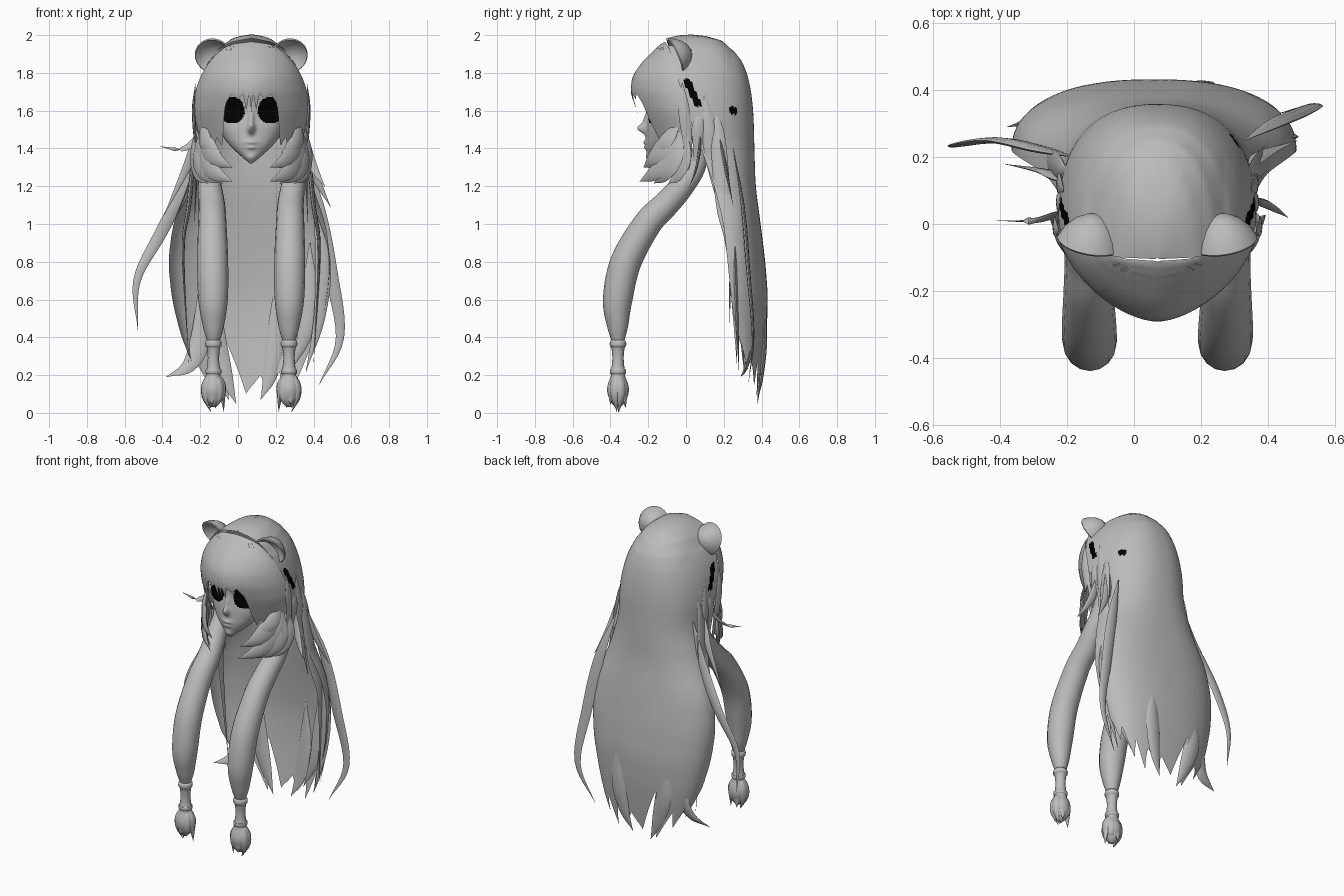
import bpy, bmesh, math
from mathutils import Vector, Matrix

if "Cube" in bpy.data.objects:
    bpy.data.objects.remove(bpy.data.objects["Cube"])

CX = 0.07  # symmetry line of the head


def material(name, v):
    m = bpy.data.materials.new(name)
    m.diffuse_color = (v, v, v, 1)
    m.use_nodes = True
    m.node_tree.nodes["Principled BSDF"].inputs["Base Color"].default_value = m.diffuse_color
    return m


GREY, BLACK = material("grey", 0.5), material("black", 0.0)


def finish(name, bm, angle=60):
    me = bpy.data.meshes.new(name)
    bm.to_mesh(me)
    bm.free()
    ob = bpy.data.objects.new(name, me)
    bpy.context.collection.objects.link(ob)
    me.materials.append(GREY)
    me.materials.append(BLACK)
    bpy.context.view_layer.objects.active = ob
    ob.select_set(True)
    bpy.ops.object.shade_smooth_by_angle(angle=math.radians(angle))
    ob.select_set(False)
    return ob


def lerp(table, t):
    """Linear lookup in rows of (key, values...), keys ascending."""
    if t <= table[0][0]:
        return table[0][1:]
    for a, b in zip(table, table[1:]):
        if t <= b[0]:
            f = (t - a[0]) / (b[0] - a[0])
            return [p + (q - p) * f for p, q in zip(a[1:], b[1:])]
    return table[-1][1:]


def smooth(table, t, r=0.025):
    """Lookup averaged over nearby keys to round the corners."""
    s = [lerp(table, t + k * r) for k in (-1, -0.5, 0, 0.5, 1)]
    return [sum(c) / 5 for c in zip(*s)]


def grid(name, nu, nv, fn, dark=None, flip=False):
    """Sheet from fn(u in -1..1, v in 0..1); dark(centre) picks black faces."""
    bm = bmesh.new()
    vs = [[bm.verts.new(fn(2 * i / nu - 1, j / nv)) for i in range(nu + 1)] for j in range(nv + 1)]
    for j in range(nv):
        for i in range(nu):
            q = [vs[j][i], vs[j][i + 1], vs[j + 1][i + 1], vs[j + 1][i]]
            f = bm.faces.new(q if flip else q[::-1])
            if dark and dark(f.calc_center_median()):
                f.material_index = 1
    return finish(name, bm)


def spline(pts, n):
    p = [Vector(q) for q in pts]
    p = [2 * p[0] - p[1]] + p + [2 * p[-1] - p[-2]]
    out = []
    for k in range(1, len(p) - 2):
        a, b, c, d = p[k - 1:k + 3]
        for i in range(n):
            t = i / n
            out.append(0.5 * (2 * b + (c - a) * t + (2 * a - 5 * b + 4 * c - d) * t * t
                              + (3 * b - a - 3 * c + d) * t ** 3))
    return out + [p[-2]]


def tube(name, pts, radii, flat=1.0, side=(1, 0, 0), n=6, sides=10):
    """Closed tube on a smooth path; flat squashes it across the side vector."""
    path = spline(pts, n)
    rad = [v.x for v in spline([(r, 0, 0) for r in radii], n)]
    bm, rings = bmesh.new(), []
    for i, p in enumerate(path):
        t = (path[min(i + 1, len(path) - 1)] - path[max(i - 1, 0)]).normalized()
        b = t.cross(Vector(side)).normalized()
        s = b.cross(t)
        r = max(rad[i], 0.0012)
        rings.append([bm.verts.new(p + s * r * math.cos(a) + b * r * flat * math.sin(a))
                      for a in (2 * math.pi * k / sides for k in range(sides))])
    for r0, r1 in zip(rings, rings[1:]):
        for k in range(sides):
            bm.faces.new((r0[k], r0[(k + 1) % sides], r1[(k + 1) % sides], r1[k]))
    bm.faces.new(rings[0][::-1])
    bm.faces.new(rings[-1])
    bmesh.ops.recalc_face_normals(bm, faces=bm.faces)
    return finish(name, bm)


def lock(name, pts, w, flat=0.3, side=(1, 0, 0), root=0.05):
    """Hair lock tapering to a point."""
    prof = [root, .85, 0.9, 0.55, 0.0] if len(pts) == 5 else [root, 1, 0.75, 0.0]
    return tube(name, pts, [w * k for k in prof], flat, side, 6, 8)


# Crown and long back hair: z, front edge y, back y, half width, centre x
BACK = [(0, .33, .375, .20, .07), (.2, .30, .40, .29, .07), (.4, .27, .425, .36, .06), (.6, .24, .435, .41, .06),
        (.8, .22, .42, .43, .06), (1, .2, .395, .405, .06), (1.2, .15, .368, .33, .065), (1.4, .08, .362, .285, .07),
        (1.6, .0, .357, .30, .07), (1.75, -.04, .338, .275, .07), (1.85, -.065, .305, .235, .07),
        (1.92, -.09, .25, .17, .07), (1.95, -.1, .19, .11, .07), (1.968, -.105, -.10, .004, .07)]
HEM = [(-1, .42), (-.85, .22), (-.78, .33), (-.6, .15), (-.5, .26), (-.3, .06), (-.2, .40), (-.05, .1), (.08, .2),
       (.15, .13), (.3, .22), (.42, .08), (.5, .26), (.62, .14), (.75, .33), (.88, .25), (1, .45)]


def back_hair(u, v):
    z = 1.968 - (1.968 - lerp(HEM, u)[0]) * v ** 1.5
    k = min(1, max(0, (1.9 - z) / .1))  # no averaging close to the crown
    ys, yb, hw, cx = smooth(BACK, z, .06 * k)
    a = u * math.pi / 2
    s, c = math.sin(a), max(math.cos(a), 0)
    x, y = hw * math.copysign(abs(s) ** .85, s), ys + (yb - ys) * c ** .85
    rise = .043 * max(0, 1 - ((y - .05) / .19) ** 2) * max(0, 1 - (x / .2) ** 2)
    return (cx + x, y, z + (rise if z > 1.8 else 0))


def side_gap(c):
    slit = 1.62 < c.z < 1.77 and abs(c.y - (1.77 - c.z) * .45) < .02
    spot = c.x > 0 and (c.y - .25) ** 2 + (c.z - 1.6) ** 2 < .0005
    return slit or spot


grid("back_hair", 128, 110, back_hair, side_gap)

# Fringe: z, side edge y, front y, half width
FRINGE = [(1.35, .03, -.15, .25), (1.5, .01, -.22, .285), (1.6, -.005, -.262, .305), (1.7, -.02, -.295, .297),
          (1.78, -.045, -.285, .27), (1.85, -.065, -.24, .23), (1.93, -.09, -.16, .155), (1.955, -.105, -.13, .09),
          (1.965, -.11, -.112, .01)]
FRINGE_HEM = [(0, 1.59), (.04, 1.70), (.08, 1.60), (.13, 1.69), (.2, 1.66), (.27, 1.69), (.34, 1.64), (.39, 1.50),
              (.44, 1.41), (.5, 1.46), (.57, 1.40), (.64, 1.45), (.74, 1.38), (.84, 1.42), (1, 1.36)]


def fringe(u, v):
    z = 1.965 - (1.965 - lerp(FRINGE_HEM, abs(u))[0]) * v ** 1.3
    ys, yf, hw = lerp(FRINGE, z) if z > 1.93 else smooth(FRINGE, z)
    a = u * math.pi / 2
    s, c = math.sin(a), max(math.cos(a), 0)
    return (CX + hw * math.copysign(abs(s) ** 1.2, s), ys + (yf - ys) * c ** 1.25, z)


grid("fringe", 120, 40, fringe, flip=True)

# Face: z, side y, front y, half width
FACE = [(1.32, -.17, -.185, .006), (1.36, -.145, -.205, .055), (1.42, -.10, -.215, .12), (1.5, -.06, -.21, .175),
        (1.6, -.03, -.20, .215), (1.7, -.03, -.215, .225), (1.8, -.04, -.2, .2)]


def bump(x, z, z0, rx, rz):
    return math.exp(-(x / rx) ** 2 - ((z - z0) / rz) ** 2)


def face(u, v):
    z = 1.78 - .46 * v
    ys, yf, hw = lerp(FACE, z) if z < 1.34 else smooth(FACE, z)
    a = u * math.pi / 2
    x, y = hw * math.sin(a), ys + (yf - ys) * max(math.cos(a), 0) ** .8
    y -= .04 * bump(x, z, 1.505, .018, .025) + .02 * bump(x, z, 1.55, .015, .05)
    y -= .012 * bump(x, z, 1.432, .03, .012) + .01 * bump(x, z, 1.405, .025, .01) + .012 * bump(x, z, 1.35, .03, .02)
    y += .012 * bump(abs(x) - .1, z, 1.6, .06, .05)
    return (CX + x, y, z)


def eyes(c):
    d, h = abs(c.x - CX) - .102, c.z - 1.595
    return (abs(d) / .066) ** 2.3 + (abs(h) / (.078 if h > 0 else .062)) ** 2.3 < 1


grid("face", 96, 90, face, eyes, True)

# Round cupped ears
for s in (-1, 1):
    bm = bmesh.new()
    prof = [(0, -.088), (.03, -.08), (.06, -.06), (.086, -.03), (.1, 0), (.095, .006), (.083, -.006),
            (.055, -.03), (.025, -.042), (0, -.045)]
    vs = [bm.verts.new((r, 0, h)) for r, h in prof]
    es = [bm.edges.new(e) for e in zip(vs, vs[1:])]
    bmesh.ops.spin(bm, geom=vs + es, axis=(0, 0, 1), cent=(0, 0, 0), angle=2 * math.pi, steps=32)
    bmesh.ops.remove_doubles(bm, verts=bm.verts, dist=.0005)
    bmesh.ops.recalc_face_normals(bm, faces=bm.faces)
    turn = Vector((.15 * s, -.9, -.38)).to_track_quat('Z', 'Y').to_matrix().to_4x4()
    bmesh.ops.transform(bm, verts=bm.verts, matrix=Matrix.Translation((CX + .2 * s, -.053, 1.89)) @ turn)
    finish("ear", bm)

# Mirrored parts: side locks and tied front tails
LOCKS = [
    ([(.27, -.03, 1.5), (.25, -.08, 1.38), (.2, -.16, 1.28), (.10, -.245, 1.225)], .065),
    ([(.25, -.06, 1.5), (.23, -.12, 1.41), (.18, -.18, 1.34), (.10, -.225, 1.30)], .055),
    ([(.27, -.02, 1.5), (.27, -.06, 1.36), (.24, -.11, 1.27), (.15, -.17, 1.215)], .06),
    ([(.29, .0, 1.5), (.285, -.01, 1.37), (.275, -.04, 1.27), (.22, -.10, 1.20)], .055),
    ([(.26, -.03, 1.56), (.25, -.09, 1.46), (.22, -.14, 1.41), (.16, -.19, 1.38)], .045),
]
SIDE = [
    ([(.295, -.02, 1.75), (.305, -.01, 1.6), (.29, .01, 1.4), (.25, .0, 1.2)], .03),
    ([(.28, .07, 1.62), (.295, .065, 1.52), (.28, .06, 1.38), (.25, .04, 1.22)], .03),
    ([(.28, .1, 1.7), (.292, .12, 1.5), (.29, .14, 1.3), (.30, .2, 1.0)], .035),
    ([(.27, .16, 1.6), (.295, .17, 1.45), (.33, .2, 1.1), (.36, .24, .85), (.33, .27, .26)], .045),
]
TAIL = [(.26, .09, 1.5), (.23, .06, 1.32), (.22, -.02, 1.2), (.208, -.11, 1.1), (.206, -.205, 1), (.204, -.318, .8),
        (.202, -.362, .6), (.2, -.362, .46), (.2, -.36, .385)]
KNOT = [(.385, .035), (.375, .043), (.355, .043), (.343, .035), (.29, .03), (.235, .035), (.228, .042), (.21, .042),
        (.2, .036), (.15, .054), (.11, .057), (.06, .04), (.03, .012)]
for s in (-1, 1):
    def m(pts):
        return [(CX + s * x, y, z) for x, y, z in pts]
    for p, w in LOCKS:
        lock("cheek_lock", m(p), w, .25, (.35 * s, .3, -.4))
    for p, w in SIDE:
        lock("side_lock", m(p), w, .3, (0, 1, 0))
    tube("front_tail", m(TAIL), [.03, .05, .063, .07, .075, .082, .078, .056, .035], 1, n=6, sides=16)
    tube("tail_tie", m([(.2, -.36, z) for z, r in KNOT]), [r for z, r in KNOT], n=3, sides=16)
    for k in range(7):  # pointed tips of the tassel
        a = 2 * math.pi * k / 7 + .4
        c, d = math.cos(a), math.sin(a)
        ring = [(.012, .22), (.048, .15), (.05, .08), (.015 + .04 * (k % 2), .005 + .02 * (k % 3))]
        lock("tassel_lock", m([(.2 + r * c, -.36 + r * .75 * d, z) for r, z in ring]), .027, .6, (-d * s, c, 0), .5)

# Loose locks leaving the silhouette
LOOSE = [
    ([(-.18, .2, 1.5), (-.27, .22, 1.22), (-.41, .25, .95), (-.535, .235, .7), (-.53, .23, .44)], .036),
    ([(.33, .25, 1.4), (.42, .3, 1.1), (.49, .33, .75), (.54, .355, .4), (.43, .33, .15)], .04),
    ([(-.19, .05, 1.52), (-.23, .03, 1.44), (-.30, .01, 1.395), (-.41, .01, 1.41)], .018),
    ([(.33, .15, 1.6), (.36, .19, 1.4), (.41, .22, 1.25), (.49, .25, 1.09)], .03),
    ([(.34, .08, 1.55), (.37, .07, 1.38), (.41, .05, 1.28), (.46, .02, 1.2)], .025),
    ([(-.2, .12, 1.55), (-.23, .14, 1.4), (-.28, .16, 1.28), (-.39, .18, 1.05)], .028),
    ([(-.2, .36, .7), (-.2, .35, .4), (-.26, .32, .25), (-.38, .29, .19)], .05),
    ([(-.12, .40, .7), (-.12, .40, .4), (-.07, .39, .2), (-.01, .38, .05)], .055),
    ([(.38, .32, .9), (.38, .31, .6), (.35, .30, .4), (.26, .31, .2)], .05),
    ([(.2, .42, .7), (.2, .415, .4), (.17, .4, .2), (.12, .38, .07)], .05),
    ([(.40, .26, 1.1), (.45, .26, .8), (.43, .27, .5), (.36, .28, .22)], .04),
]
for p, w in LOOSE:
    lock("loose_lock", p, w, .3)
